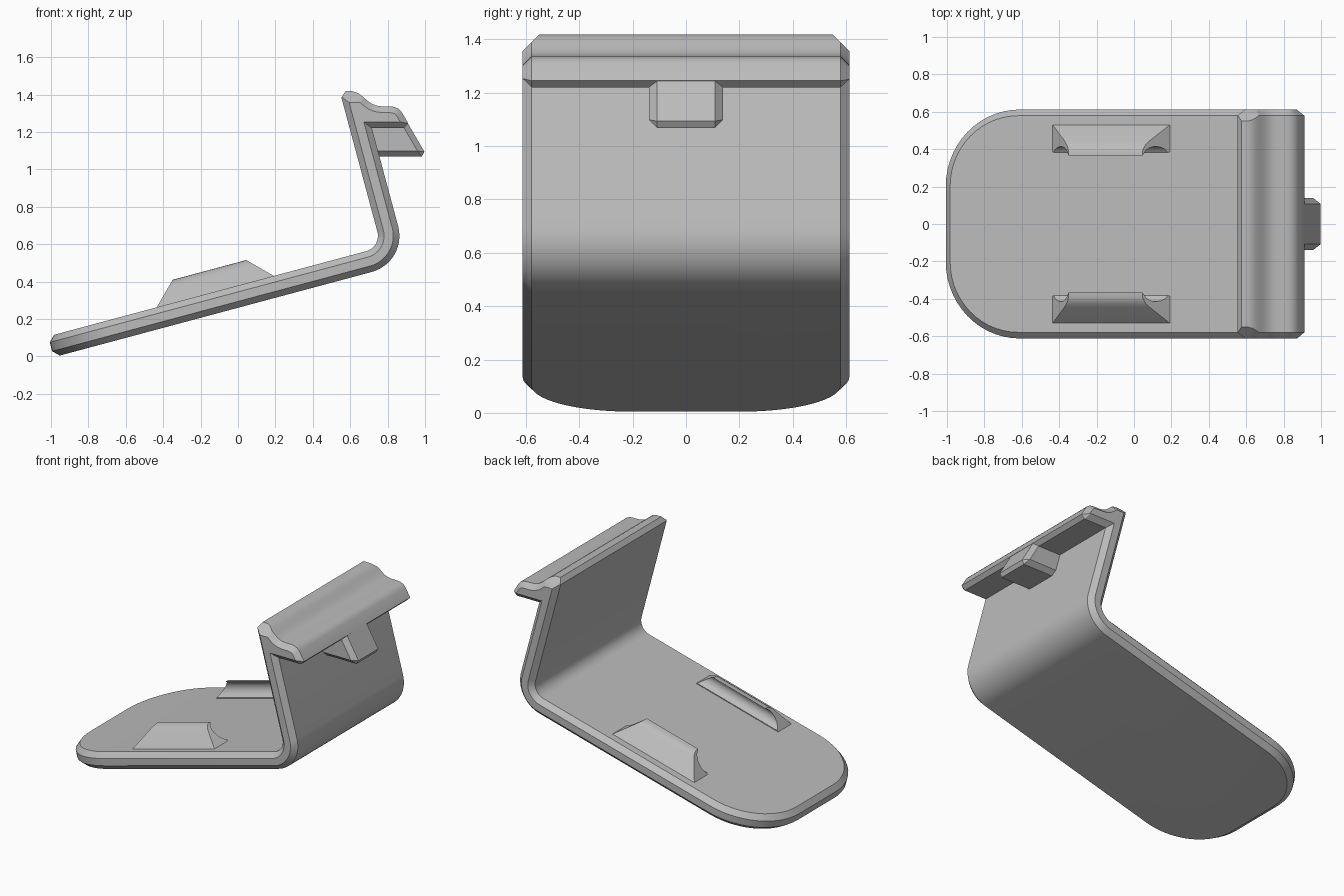
import bpy, bmesh, math
from mathutils import Vector, Matrix

if "Cube" in bpy.data.objects:
    bpy.data.objects.remove(bpy.data.objects["Cube"], do_unlink=True)

TILT = math.radians(15)
THICK = 0.115      # sheet thickness
HALF = 0.612       # half width
CHAMFER = 0.033
WALL = 0.94        # outer face of the wall, along the tilted base
BEND = 0.2         # outer bend radius
SEAM = 1.12        # height where the wall meets the head
TO_WORLD = Matrix.Translation((0, 0, 0.26)) @ Matrix.Rotation(-TILT, 4, 'Y')

grey = bpy.data.materials.new("plain grey")
grey.use_nodes = True
colour = (0.5, 0.5, 0.5, 1)
grey.diffuse_color = colour
grey.node_tree.nodes["Principled BSDF"].inputs["Base Color"].default_value = colour


def finish(name, bm):
    bmesh.ops.recalc_face_normals(bm, faces=bm.faces)
    mesh = bpy.data.meshes.new(name)
    bm.to_mesh(mesh)
    bm.free()
    mesh.materials.append(grey)
    obj = bpy.data.objects.new(name, mesh)
    bpy.context.collection.objects.link(obj)
    bpy.ops.object.select_all(action='DESELECT')
    obj.select_set(True)
    bpy.context.view_layer.objects.active = obj
    bpy.ops.object.shade_smooth_by_angle(angle=math.radians(30))


def prism(points, offset):
    """Closed prism from a flat outline."""
    bm = bmesh.new()
    face = bm.faces.new([bm.verts.new(p) for p in points])
    out = bmesh.ops.extrude_face_region(bm, geom=[face], use_keep_orig=True)
    moved = [v for v in out["geom"] if isinstance(v, bmesh.types.BMVert)]
    bmesh.ops.translate(bm, vec=offset, verts=moved)
    bmesh.ops.recalc_face_normals(bm, faces=bm.faces)
    return bm


def cut(bm, point, normal, clear=True, fill=False):
    out = bmesh.ops.bisect_plane(bm, geom=bm.verts[:] + bm.edges[:] + bm.faces[:],
                                 plane_co=point, plane_no=normal, clear_outer=clear)
    if fill:
        edges = [e for e in out["geom_cut"] if isinstance(e, bmesh.types.BMEdge)]
        bmesh.ops.edgeloop_fill(bm, edges=edges)


def chamfer(bm, edges, size=CHAMFER):
    bmesh.ops.bevel(bm, geom=edges, offset=size, offset_type='OFFSET',
                    segments=1, profile=0.5, affect='EDGES')


def wall_x(along, z):
    return (along - (z - 0.26) * math.sin(TILT)) / math.cos(TILT)


# Bent sheet: flat outline with two round corners, chamfered, then folded up
START, ROUND, STEPS = -1.02, 0.41, 14
end = 1.9
outline = [(end, -HALF, 0), (end, HALF, 0)]
for side in (1, -1):
    arc = [(START + ROUND * (1 - math.sin(t)), side * (HALF - ROUND * (1 - math.cos(t))), 0)
           for t in (math.pi / 2 * i / STEPS for i in range(STEPS + 1))]
    outline += arc if side > 0 else arc[::-1]
bm = prism(outline, (0, 0, THICK))
chamfer(bm, [e for e in bm.edges if abs(e.verts[0].co.z - e.verts[1].co.z) < 1e-5])
bend_start = WALL - BEND
bend_len = BEND * math.pi / 2
for i in range(STEPS + 1):
    cut(bm, (bend_start + bend_len * i / STEPS, 0, 0), (1, 0, 0), clear=False)
for v in bm.verts:
    s, t = v.co.x - bend_start, v.co.z
    if s > bend_len:
        v.co.x, v.co.z = WALL - t, BEND + s - bend_len
    elif s > 0:
        a = s / BEND
        v.co.x = bend_start + (BEND - t) * math.sin(a)
        v.co.z = BEND - (BEND - t) * math.cos(a)
bm.transform(TO_WORLD)
cut(bm, (0, 0, SEAM), (0, 0, 1))
finish("bent_sheet", bm)

# Head: rolled hook profile on top of the wall
low = SEAM - 0.08
inner = WALL - THICK
profile = [(wall_x(inner, low), low), (wall_x(inner, 1.385), 1.385),
           (0.575, 1.418), (0.61, 1.418), (0.633, 1.412), (0.655, 1.399),
           (0.675, 1.382), (0.695, 1.365), (0.715, 1.351), (0.74, 1.341),
           (0.77, 1.337), (0.81, 1.337), (0.835, 1.334), (0.857, 1.325),
           (0.874, 1.308), (0.911, 1.245), (0.886, 1.22),
           (wall_x(WALL, 1.22), 1.22), (wall_x(WALL, low), low)]
bm = prism([(x, -HALF, z) for x, z in profile], (0, 2 * HALF, 0))
chamfer(bm, [e for e in bm.edges if abs(e.verts[0].co.y - e.verts[1].co.y) < 1e-5])
cut(bm, (0, 0, SEAM), (0, 0, -1))
for side in (1, -1):
    cut(bm, (0, side * HALF, 1.357), (0, side, 1), fill=True)
finish("hook_head", bm)

# Tab below the head, continuing its sloping face
TAB = 0.138
tab = [(0.70, 1.245), (0.909, 1.245), (1.012, 1.068), (0.74, 1.068)]
bm = prism([(x, -TAB, z) for x, z in tab], (0, 2 * TAB, 0))
edges = []
for e in bm.edges:
    p, q = e.verts[0].co, e.verts[1].co
    slope = min(p.x, q.x) > 0.9
    bottom = max(p.z, q.z) < 1.07
    if (slope or bottom) and max(p.x, q.x) > 0.9 and min(p.z, q.z) < 1.2:
        edges.append(e)
chamfer(bm, edges, 0.03)
finish("hook_tab", bm)

# Side grips: sloping outside, rounded lip, hollow inside, mitred ends
section = [(0.53, -0.01), (0.53, 0), (0.445, 0.088), (0.428, 0.103),
           (0.41, 0.113), (0.39, 0.119), (0.365, 0.12)]
for i in range(1, 9):
    a = math.radians(100 - 24 * i)
    section.append((0.362 + 0.053 * math.cos(a), 0.06 + 0.056 * math.sin(a)))
section = section[:-1] + [(0.385, 0.005), (0.385, -0.01)]
A0, A1 = -0.419, 0.229
for name, side in (("left", 1), ("right", -1)):
    bm = prism([(A0 - 0.05, side * y, THICK + b) for y, b in section],
               (A1 - A0 + 0.1, 0, 0))
    cut(bm, (A0, 0, THICK), (-1, 0, 1), fill=True)
    cut(bm, (A1, 0, THICK), (1, 0, 1), fill=True)
    bm.transform(TO_WORLD)
    finish("grip_" + ("back" if side > 0 else "front"), bm)
